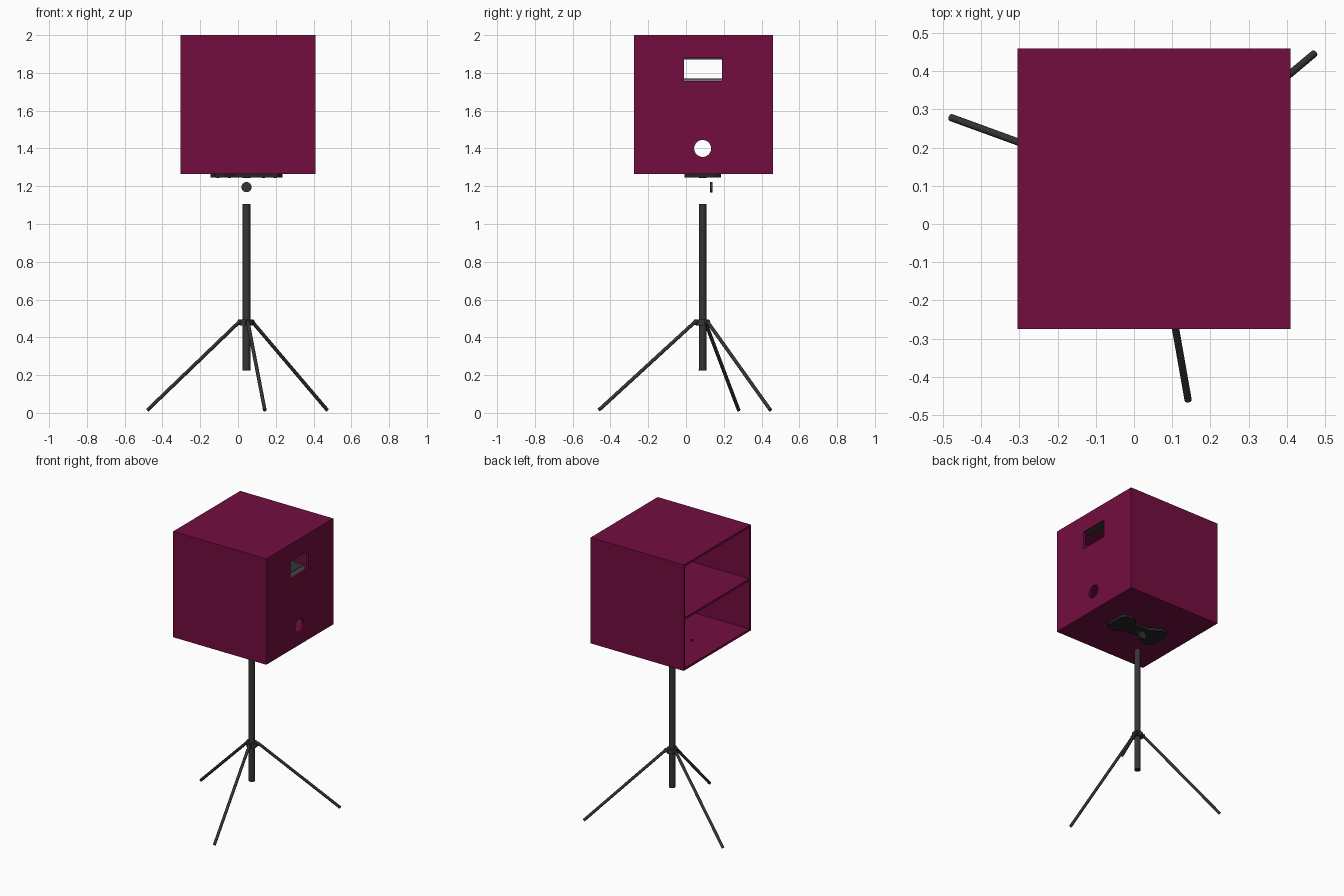
import bpy, math
from mathutils import Vector

if "Cube" in bpy.data.objects:
    bpy.data.objects.remove(bpy.data.objects["Cube"])


def material(name, rgb):
    m = bpy.data.materials.new(name)
    m.diffuse_color = (*rgb, 1)
    m.use_nodes = True
    m.node_tree.nodes["Principled BSDF"].inputs["Base Color"].default_value = m.diffuse_color
    return m


MAROON = material("maroon", (0.175, 0.004, 0.05))
DARK = material("dark_grey", (0.035, 0.035, 0.035))
BLACK = material("black", (0.018, 0.018, 0.018))
STEEL = material("steel_grey", (0.2, 0.2, 0.2))
CX, CY = 0.045, 0.088          # stand axis


def finish(ob, name, mat, smooth=False):
    ob.name = name
    ob.data.materials.append(mat)
    if smooth:
        bpy.ops.object.shade_smooth_by_angle(angle=math.radians(40))
    return ob


def box(name, lo, hi, mat):
    bpy.ops.mesh.primitive_cube_add(size=1, location=[(a + b) / 2 for a, b in zip(lo, hi)])
    ob = bpy.context.object
    ob.scale = [b - a for a, b in zip(lo, hi)]
    bpy.ops.object.transform_apply(location=False, rotation=False, scale=True)
    return finish(ob, name, mat)


def rod(name, a, b, r, mat, sides=24):
    a, b = Vector(a), Vector(b)
    bpy.ops.mesh.primitive_cylinder_add(vertices=sides, radius=r, depth=(b - a).length,
                                        location=(a + b) / 2)
    ob = bpy.context.object
    ob.rotation_euler = (b - a).to_track_quat('Z', 'Y').to_euler()
    return finish(ob, name, mat, True)


def cut(ob, cutter):
    mod = ob.modifiers.new("opening", 'BOOLEAN')
    mod.object, mod.solver = cutter, 'EXACT'
    bpy.context.view_layer.objects.active = ob
    bpy.ops.object.modifier_apply(modifier=mod.name)
    bpy.data.objects.remove(cutter)


# Cabinet: five panels and a shelf, open on the left side
X0, X1, Y0, Y1, Z0, Z1, T = -0.305, 0.41, -0.275, 0.46, 1.265, 2.0, 0.015
box("top_panel", (X0, Y0, Z1 - T), (X1, Y1, Z1), MAROON)
box("bottom_panel", (X0, Y0, Z0), (X1, Y1, Z0 + T), MAROON)
box("front_panel", (X0, Y0, Z0 + T), (X1, Y0 + T, Z1 - T), MAROON)
box("back_panel", (X0, Y1 - T, Z0 + T), (X1, Y1, Z1 - T), MAROON)
box("shelf", (X0, Y0 + T, 1.615), (X1 - T, Y1 - T, 1.63), MAROON)
side = box("right_panel", (X1 - T, Y0 + T, Z0 + T), (X1, Y1 - T, Z1 - T), MAROON)
cut(side, box("window_cutter", (0.3, -0.01, 1.757), (0.5, 0.19, 1.88), MAROON))
cut(side, rod("round_cutter", (0.3, CY, 1.4), (0.5, CY, 1.4), 0.045, MAROON, 32))

# Equipment seen through the window
box("device", (0.12, -0.02, 1.63), (0.37, 0.2, 1.765), STEEL)
box("device_lid", (0.12, -0.02, 1.765), (0.37, 0.2, 1.769), DARK)
box("upper_bar", (0.36, -0.01, 1.872), (0.395, 0.19, 1.884), DARK)

# Bow-tie mounting plate under the cabinet
half = [(0.19, -0.06), (0.165, -0.097), (0.12, -0.097), (0.05, -0.05)]
outline = half + [(-x, y) for x, y in reversed(half)]
outline += [(-x, -y) for x, y in outline]
n = len(outline)
verts = [(CX + x, CY + y, z) for z in (1.247, 1.265) for x, y in outline]
faces = [tuple(range(n)), tuple(range(n, 2 * n))]
faces += [(i, (i + 1) % n, n + (i + 1) % n, n + i) for i in range(n)]
mesh = bpy.data.meshes.new("mounting_plate")
mesh.from_pydata(verts, [], faces)
plate = bpy.data.objects.new("mounting_plate", mesh)
bpy.context.collection.objects.link(plate)
bpy.context.view_layer.objects.active = plate
plate.select_set(True)
bpy.ops.object.mode_set(mode='EDIT')
bpy.ops.mesh.select_all(action='SELECT')
bpy.ops.mesh.normals_make_consistent(inside=False)
bpy.ops.object.mode_set(mode='OBJECT')
finish(plate, "mounting_plate", BLACK)
rod("plate_socket", (CX, CY, 1.244), (CX, CY, 1.25), 0.02, DARK)
for dx in (-0.15, -0.09, 0.09, 0.15):
    rod("floor_bolt", (CX + dx, CY, 1.244), (CX + dx, CY, 1.288), 0.008, DARK, 12)

# Tightening knob, pole and collar
rod("knob", (CX, 0.126, 1.195), (CX, 0.14, 1.195), 0.027, DARK)
rod("pole", (CX, CY, 0.228), (CX, CY, 1.105), 0.02, DARK, 32)
rod("collar", (CX, CY, 0.463), (CX, CY, 0.495), 0.034, DARK)

# Tripod legs with hinge lugs
for k in range(3):
    a = math.radians(-80 + 120 * k)
    d = Vector((math.cos(a), math.sin(a), 0))
    c = Vector((CX, CY, 0))
    rod("hinge_lug", c + d * 0.02 + Vector((0, 0, 0.48)),
        c + d * 0.046 + Vector((0, 0, 0.48)), 0.014, DARK, 12)
    rod("leg", c + d * 0.035 + Vector((0, 0, 0.487)),
        c + d * 0.558 + Vector((0, 0, 0.009 + 0.006)), 0.0095, DARK, 16)
rod("pole_foot_cap", (CX, CY, 0.225), (CX, CY, 0.23), 0.0205, BLACK)
